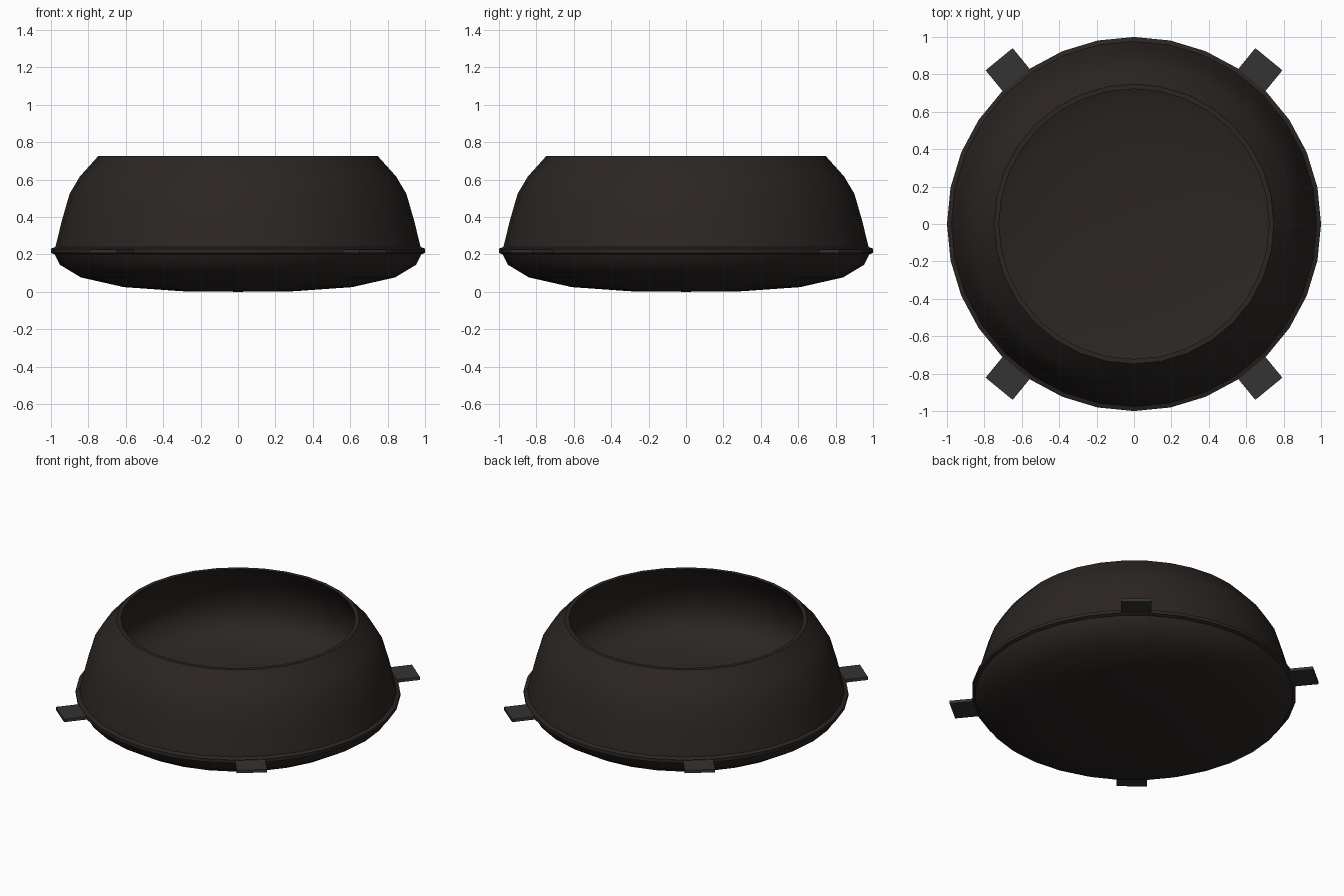
import bpy, bmesh, math
from mathutils import Matrix, Vector

if "Cube" in bpy.data.objects:
    bpy.data.objects.remove(bpy.data.objects["Cube"])

SEGMENTS = 32


def material(name, colour):
    mat = bpy.data.materials.new(name)
    mat.diffuse_color = (*colour, 1)
    mat.use_nodes = True
    mat.node_tree.nodes["Principled BSDF"].inputs["Base Color"].default_value = mat.diffuse_color
    return mat


iron = material("dark_iron", (0.024, 0.019, 0.017))
tab_iron = material("tab_iron", (0.036, 0.033, 0.032))


def finish(bm, name, mat):
    bmesh.ops.recalc_face_normals(bm, faces=bm.faces)
    mesh = bpy.data.meshes.new(name)
    bm.to_mesh(mesh)
    bm.free()
    mesh.materials.append(mat)
    obj = bpy.data.objects.new(name, mesh)
    bpy.context.collection.objects.link(obj)
    bpy.ops.object.select_all(action='DESELECT')
    obj.select_set(True)
    bpy.context.view_layer.objects.active = obj
    bpy.ops.object.shade_smooth_by_angle(angle=math.radians(35))
    return obj


def lathe(name, profile):
    """Spin an (r, z) profile about the z axis."""
    bm = bmesh.new()
    verts = [bm.verts.new((r, 0, z)) for r, z in profile]
    edges = [bm.edges.new(pair) for pair in zip(verts, verts[1:])]
    bmesh.ops.spin(bm, geom=verts + edges, axis=(0, 0, 1), cent=(0, 0, 0),
                   angle=math.tau, steps=SEGMENTS, use_duplicate=False)
    bmesh.ops.remove_doubles(bm, verts=bm.verts, dist=1e-4)
    return finish(bm, name, iron)


# One continuous bowl: base, seam flange, outer wall, rim, inner bowl
base = [(0, 0), (0.30, 0.003), (0.61, 0.025), (0.84, 0.077), (0.953, 0.145)]
flange = [(0.98, 0.20), (1.0, 0.208), (1.0, 0.23), (0.976, 0.24)]
wall = [(0.942, 0.38), (0.90, 0.525), (0.845, 0.617), (0.748, 0.725)]
inside = [(0.722, 0.725), (0.82, 0.61), (0.873, 0.515), (0.908, 0.39),
          (0.895, 0.30), (0.83, 0.225), (0.65, 0.17), (0.37, 0.145), (0, 0.14)]
lathe("bowl", base + flange + wall + inside)

# Four flat tabs at the seam, mirrored across both axes
for side, sx in (("left", -1), ("right", 1)):
    for end, sy in (("front", -1), ("back", 1)):
        bm = bmesh.new()
        bmesh.ops.create_cube(bm, size=1)
        bmesh.ops.scale(bm, vec=(0.177, 0.187, 0.02), verts=bm.verts)
        bmesh.ops.translate(bm, vec=Vector((1.05, 0, 0.217)), verts=bm.verts)
        bmesh.ops.rotate(bm, cent=(0, 0, 0), verts=bm.verts,
                         matrix=Matrix.Rotation(math.radians(50.7), 3, 'Z'))
        bmesh.ops.scale(bm, vec=(sx, sy, 1), verts=bm.verts)
        finish(bm, f"{end}_{side}_tab", tab_iron)
